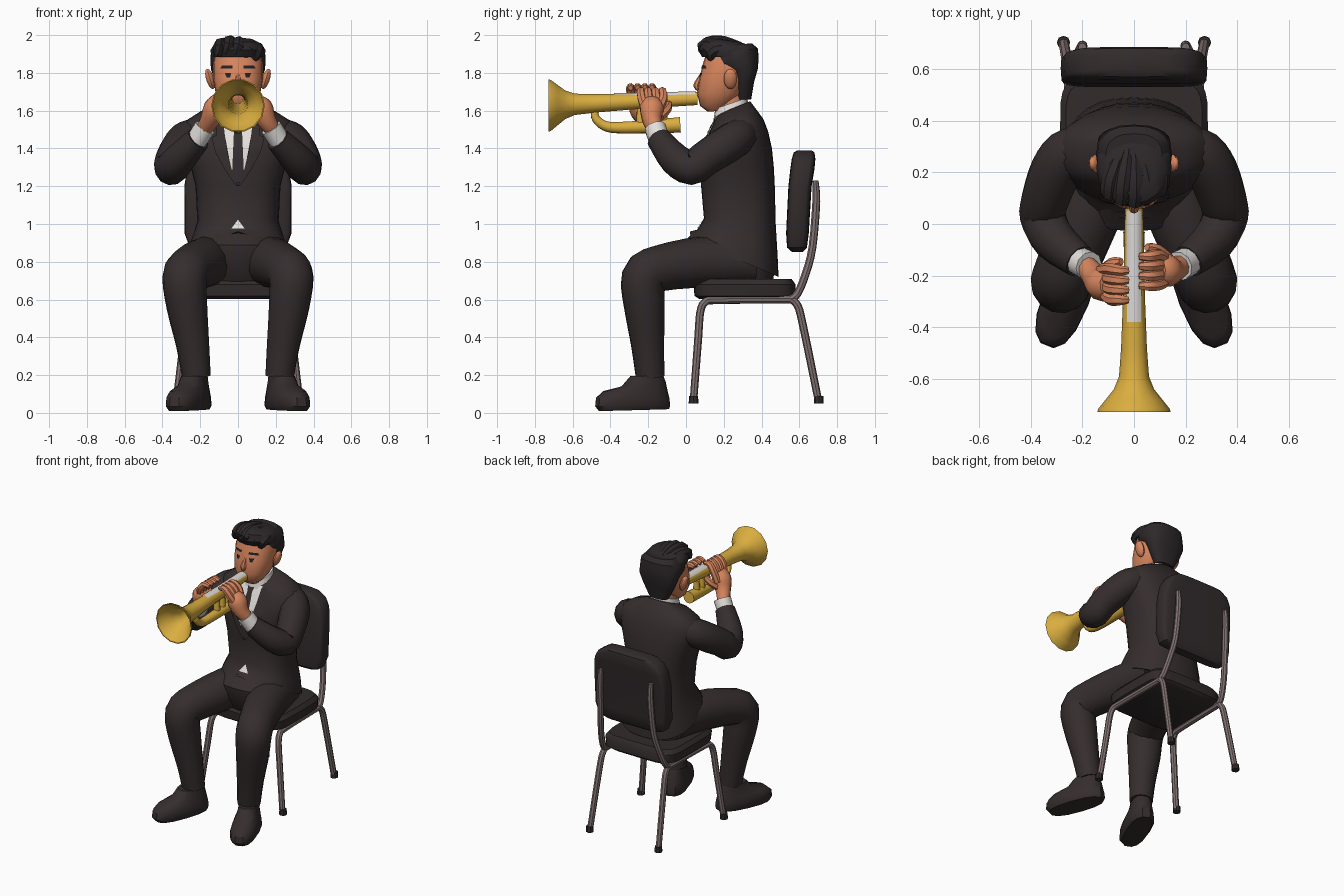
import bpy, bmesh, math
from mathutils import Vector, Matrix
from mathutils.bvhtree import BVHTree


def material(name, r, g, b):
    m = bpy.data.materials.new(name)
    m.diffuse_color = (r, g, b, 1)
    return m


SUIT = material("charcoal cloth", .036, .026, .027)
CUSHION = material("dark cushion", .032, .024, .025)
HAIR = material("black hair", .026, .021, .022)
SKIN = material("warm skin", .68, .235, .11)
WHITE = material("white cotton", .78, .75, .72)
GOLD = material("brass", .70, .42, .05)
SILVER = material("silver", .72, .70, .68)
METAL = material("grey steel", .22, .165, .165)
INK = material("dark ink", .015, .015, .025)


def finish(name, bm, mat, angle=40):
    bmesh.ops.recalc_face_normals(bm, faces=bm.faces[:])
    me = bpy.data.meshes.new(name)
    bm.to_mesh(me)
    bm.free()
    me.materials.append(mat)
    ob = bpy.data.objects.new(name, me)
    bpy.context.collection.objects.link(ob)
    bpy.ops.object.select_all(action='DESELECT')
    bpy.context.view_layer.objects.active = ob
    ob.select_set(True)
    bpy.ops.object.shade_smooth_by_angle(angle=math.radians(angle))
    return ob


def skin(name, rings, mat, caps=True, closed=False):
    """Bridge a list of point rings."""
    bm = bmesh.new()
    vs = [[bm.verts.new(p) for p in r] for r in rings]
    n = len(vs[0])
    for a, b in zip(vs, vs[1:] + ([vs[0]] if closed else [])):
        for i in range(n):
            j = (i + 1) % n
            bm.faces.new((a[i], a[j], b[j], b[i]))
    if caps and not closed:
        bm.faces.new(vs[0])
        bm.faces.new(vs[-1])
    return finish(name, bm, mat)


def loft(name, rows, mat, n=20, p=.8, move=None):
    """Stack rings given as front y, back y, front z, back z, half width."""
    rings = []
    for yf, yb, zf, zb, w in rows:
        ring = []
        for i in range(n):
            a = 2 * math.pi * i / n
            c, s = [math.copysign(abs(v) ** p, v) for v in (math.cos(a), math.sin(a))]
            t = (s + 1) / 2
            q = Vector((w * c, yf + (yb - yf) * t, zf + (zb - zf) * t))
            ring.append(move @ q if move else q)
        rings.append(ring)
    return skin(name, rings, mat)


def tube(name, path, mat, n=10, side=1, steps=3):
    """Sweep a circle along smoothed (x, y, z, radius) points; side mirrors x."""
    P = [Vector((side * x, y, z, r)) for x, y, z, r in path]
    Q = []
    for i in range(len(P) - 1):
        a, b, c, d = P[max(i - 1, 0)], P[i], P[i + 1], P[min(i + 2, len(P) - 1)]
        for k in range(steps):
            t = k / steps
            Q.append(.5 * (2 * b + (c - a) * t + (2 * a - 5 * b + 4 * c - d) * t * t
                           + (3 * b - a - 3 * c + d) * t ** 3))
    Q.append(P[-1])
    C = [q.to_3d() for q in Q]
    rings, u = [], None
    for i, c in enumerate(C):
        t = (C[min(i + 1, len(C) - 1)] - C[max(i - 1, 0)]).normalized()
        u = (t.orthogonal() if u is None else u - t * u.dot(t)).normalized()
        v = t.cross(u)
        rings.append([c + Q[i][3] * (u * math.cos(2 * math.pi * k / n)
                                     + v * math.sin(2 * math.pi * k / n)) for k in range(n)])
    return skin(name, rings, mat)


def ball(name, loc, scale, mat, n=10, rot=0):
    bm = bmesh.new()
    M = Matrix.Translation(loc) @ Matrix.Rotation(rot, 4, 'Y') @ Matrix.Diagonal((*scale, 1))
    bmesh.ops.create_uvsphere(bm, u_segments=n, v_segments=max(6, n - 3), radius=1, matrix=M)
    return finish(name, bm, mat)


def plate(name, target, rows, mat, off=.004, top=False, cols=4, sub=4):
    """Thin patch draped on a target; rows are (z or y, x0, x1)."""
    tree = BVHTree.FromPolygons([v.co for v in target.data.vertices],
                                [p.vertices[:] for p in target.data.polygons])
    ray = Vector((0, 0, -1)) if top else Vector((0, 1, 0))
    bm, grid = bmesh.new(), []
    fine = [tuple(u + (v - u) * k / sub for u, v in zip(a, b))
            for a, b in zip(rows, rows[1:]) for k in range(sub)] + [rows[-1]]
    for h, x0, x1 in fine:
        line = []
        for i in range(cols + 1):
            x = x0 + (x1 - x0) * i / cols
            o = Vector((x, h, 4)) if top else Vector((x, -4, h))
            hit = tree.ray_cast(o, ray)[0]
            line.append(bm.verts.new(hit - ray * off) if hit else None)
        grid.append(line)
    for a, b in zip(grid, grid[1:]):
        for i in range(cols):
            q = (a[i], a[i + 1], b[i + 1], b[i])
            if all(q):
                bm.faces.new(q)
    return finish(name, bm, mat)


# Jacket with raised front opening, and trousers seat
jacket = loft("jacket", [(.02, .49, .92, .72, .265), (.06, .485, .97, .83, .25),
                         (.095, .475, 1.03, 1.0, .215), (.08, .47, 1.2, 1.2, .225),
                         (.08, .465, 1.3, 1.3, .25), (.085, .455, 1.4, 1.4, .28),
                         (.12, .435, 1.48, 1.49, .30),
                         (.145, .41, 1.535, 1.555, .28), (.165, .37, 1.575, 1.61, .20),
                         (.19, .34, 1.59, 1.65, .10)], SUIT, n=28)
for v in jacket.data.vertices:
    if v.co.z < .96 and v.co.y < .1 and abs(v.co.x) < .12:
        v.co.z += .04 * (1 - abs(v.co.x) / .12)
loft("trouser_seat", [(.06, .46, .68, .68, .2), (-.02, .47, .8, .78, .245),
                      (-.03, .45, .89, .86, .225), (.04, .42, .955, .92, .18)], SUIT)

# Shirt front, tie and lapels
plate("shirt_front", jacket, [(1.26, -.03, .03), (1.38, -.053, .053), (1.5, -.075, .075),
                              (1.575, -.08, .08)], WHITE)
plate("shirt_hem", jacket, [(.975, -.036, .036), (1.02, -.002, .002)], WHITE)
plate("tie", jacket, [(1.22, -.008, .008), (1.275, -.031, .031), (1.48, -.022, .022),
                      (1.53, -.018, .018), (1.58, -.03, .03)], SUIT, off=.009)
for s in (1, -1):
    plate("lapel", jacket, [(1.2, 0, s * .008), (1.28, s * .031, s * .065),
                            (1.38, s * .055, s * .12), (1.46, s * .068, s * .14),
                            (1.47, s * .07, s * .115), (1.57, s * .08, s * .12)], SUIT, off=.009)

for s in (1, -1):
    # Legs and shoes
    tube("leg", [(.12, .36, .80, .12), (.165, .1, .80, .135), (.25, -.14, .765, .122),
                 (.283, -.225, .715, .118), (.27, -.22, .56, .108), (.24, -.203, .36, .088),
                 (.22, -.19, .19, .076)], SUIT, 14, s)
    M = Matrix.Translation((s * .26, -.28, 0)) @ Matrix.Rotation(s * math.radians(22), 4, 'Z')
    loft("shoe", [(-.19, .20, .01, .02, .075), (-.21, .205, .035, .04, .09),
                  (-.205, .20, .08, .08, .088), (-.165, .19, .115, .12, .08),
                  (-.06, .18, .14, .165, .068), (-.01, .165, .195, .2, .062)], SUIT, 14, move=M)
    # Arms with shirt cuffs
    tube("sleeve", [(.19, .31, 1.49, .075), (.255, .275, 1.46, .096), (.305, .2, 1.41, .1),
                    (.343, .1, 1.345, .094), (.353, .03, 1.295, .09), (.31, -.06, 1.345, .085),
                    (.21, -.145, 1.45, .066)], SUIT, 12, s)
    tube("cuff", [(.22, -.14, 1.44, .056), (.175, -.163, 1.51, .058)], WHITE, 10, s)

# Hands: palms, four curled fingers and a thumb each
for s, dy, dz in ((1, 0, -.01), (-1, -.055, .01)):
    tube("palm", [(.19, -.155, 1.49, .04), (.15, -.18 + dy / 2, 1.55, .052),
                  (.12, -.18 + dy, 1.61, .066), (.09, -.18 + dy, 1.65 + dz, .05)], SKIN, 10, s)
    for k in range(4):
        y = -.12 - .038 * k + dy
        tube("finger", [(.125, y * .6 - .075, 1.61, .026), (.095, y, 1.675 + dz, .024),
                        (.06, y - .005, 1.715 + dz, .022), (.022, y - .005, 1.71 + dz, .014)],
             SKIN, 7, s)
    tube("thumb", [(.13, -.14 + dy, 1.57, .028), (.085, -.10 + dy, 1.61, .025),
                   (.05, -.09 + dy, 1.64, .015)], SKIN, 7, s)

# Horn: hollow flared body
outer = [(.06, .035), (-.1, .038), (-.3, .043), (-.48, .05), (-.59, .058), (-.64, .078),
         (-.68, .11), (-.715, .138), (-.728, .142)]
inner = [(y, r - .006) for y, r in reversed(outer)]
horn = skin("horn_body", [[Vector((r * math.cos(a), y, 1.664 + (y - .06) * .047 + r * math.sin(a)))
                           for a in [2 * math.pi * i / 14 for i in range(14)]]
                          for y, r in outer + inner], GOLD, closed=True)
plate("horn_strip", horn, [(-.38, -.027, .027), (-.1, -.03, .03), (.05, -.03, .03)],
      SILVER, .005, True, cols=6, sub=6)
# Horn lower bend and valves
tube("horn_bend", [(0, -.485, 1.592, .02), (0, -.475, 1.555, .023), (0, -.43, 1.52, .027),
                   (0, -.36, 1.51, .031), (0, -.2, 1.515, .036), (0, -.03, 1.525, .042)], GOLD, 10)
for y in (-.12, -.18, -.24):
    tube("valve", [(0, y, 1.51, .025), (0, y, 1.612, .02)], GOLD, 10, steps=1)

# Head, neck and collar
head = loft("head", [(.115, .2, 1.595, 1.6, .05), (.075, .24, 1.625, 1.64, .088),
                     (.058, .3, 1.69, 1.69, .118), (.07, .33, 1.77, 1.77, .132),
                     (.09, .35, 1.85, 1.85, .132), (.12, .33, 1.94, 1.94, .11)], SKIN, p=.85)
loft("neck", [(.17, .31, 1.52, 1.54, .08), (.16, .31, 1.68, 1.7, .075)], SKIN, 14)
loft("shirt_collar", [(.145, .335, 1.55, 1.59, .10), (.155, .325, 1.61, 1.67, .087)], WHITE, 16)
tube("nose", [(0, .09, 1.80, .01), (0, .066, 1.755, .016), (0, .06, 1.73, .02),
              (0, .075, 1.71, .012)], SKIN, 8)
for s in (1, -1):
    ball("ear", (s * .148, .235, 1.768), (.022, .036, .056), SKIN, rot=s * .3)
    plate("eyebrow", head, [(1.823, s * .028, s * .095), (1.838, s * .028, s * .085)], INK, .006)
    plate("eye", head, [(1.775, s * .042, s * .06), (1.80, s * .036, s * .07)], INK, .006)

# Hair: back and sides, crown, swept front locks
loft("hair_back", [(.265, .345, 1.66, 1.66, .07), (.255, .36, 1.75, 1.75, .118),
                   (.235, .38, 1.81, 1.82, .142), (.15, .385, 1.84, 1.88, .147),
                   (.14, .38, 1.9, 1.93, .143), (.17, .35, 1.95, 1.955, .11)], HAIR)
loft("hair_crown", [(.085, .38, 1.885, 1.88, .14), (.065, .375, 1.92, 1.92, .146),
                    (.08, .34, 1.965, 1.945, .125), (.12, .28, 1.985, 1.965, .08)], HAIR, 16, .95)
for x, z in ((-.09, -.005), (-.045, .008), (.005, .003), (.055, -.01), (.1, -.03)):
    y = .45 * abs(x + .01)
    tube("hair_lock", [(x - .02, .095 + y, 1.90 + z, .022), (x - .005, .085 + y, 1.935 + z, .036),
                       (x, .13 + y, 1.953 + z, .038), (x * .8, .2 + y / 2, 1.95 + z, .036),
                       (x * .5, .29, 1.935 + z, .02)], HAIR, 8, steps=2)

# Chair cushions with rounded outlines
loft("seat_cushion", [(.07, .56, .603, .603, .25), (.045, .58, .62, .62, .28),
                      (.04, .58, .68, .68, .287), (.06, .56, .708, .708, .265)], CUSHION, 28, .35)
loft("backrest", [(.56, .62, .853, .853, .20), (.535, .64, .875, .875, .255),
                  (.53, .65, .95, .95, .283), (.542, .665, 1.2, 1.2, .284),
                  (.552, .68, 1.29, 1.29, .27), (.56, .685, 1.345, 1.345, .24),
                  (.57, .68, 1.378, 1.378, .19), (.59, .665, 1.39, 1.39, .14)], CUSHION, 28, .35)

# Chair frame
for s in (1, -1):
    tube("front_leg_and_rail", [(.325, .04, .07, .02), (.285, .065, .4, .021), (.27, .075, .53, .021),
                                (.262, .1, .585, .021), (.255, .17, .597, .021),
                                (.25, .57, .6, .021)], METAL, 8, s)
    tube("rear_leg", [(.25, .55, .605, .021), (.252, .59, .57, .021), (.257, .62, .46, .021),
                      (.272, .70, .07, .02)], METAL, 8, s)
    tube("back_post", [(.25, .55, .6, .02), (.245, .59, .63, .021), (.23, .635, .74, .021),
                       (.21, .67, .88, .021), (.2, .69, 1.12, .021), (.2, .685, 1.23, .016)],
         METAL, 8, s)
    for name, x, y in (("front_foot", .33, .04), ("rear_foot", .273, .703)):
        tube(name, [(x, y, .05, .026), (x, y, .09, .024)], CUSHION, 8, s, steps=1)
